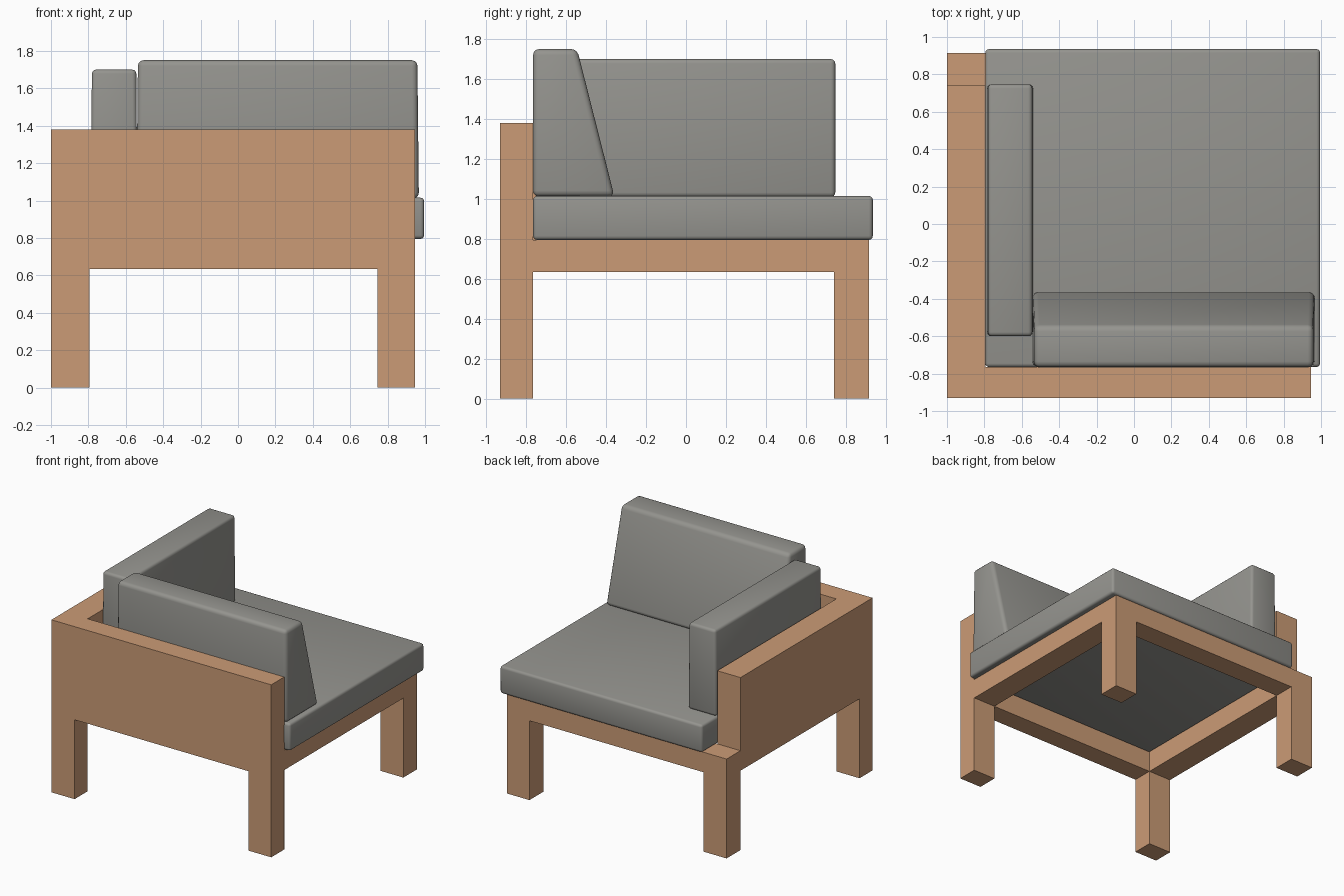
import bpy
import bmesh
import math
from mathutils import Vector

cube = bpy.data.objects.get("Cube")
if cube:
    bpy.data.objects.remove(cube, do_unlink=True)


def material(name, colour):
    mat = bpy.data.materials.new(name)
    mat.use_nodes = True
    mat.diffuse_color = (*colour, 1)
    bsdf = mat.node_tree.nodes["Principled BSDF"]
    bsdf.inputs["Base Color"].default_value = (*colour, 1)
    bsdf.inputs["Roughness"].default_value = 0.8
    return mat


wood = material("warm wood", (0.60, 0.33, 0.18))
fabric = material("grey fabric", (0.30, 0.297, 0.275))


def add_object(name, bm, mat):
    bmesh.ops.recalc_face_normals(bm, faces=bm.faces)
    mesh = bpy.data.meshes.new(name)
    bm.to_mesh(mesh)
    bm.free()
    mesh.materials.append(mat)
    obj = bpy.data.objects.new(name, mesh)
    bpy.context.collection.objects.link(obj)
    return obj


# Wooden frame: one watertight shell around the solid cells of a 3 x 3 x 3 layout
LINES = ((-1, -0.795, 0.745, 0.945),
         (-0.93, -0.765, 0.74, 0.915),
         (0, 0.635, 0.795, 1.38))


def solid(cell):
    i, j, k = cell
    if not all(0 <= c <= 2 for c in cell):
        return False
    if k == 0:                                  # four corner legs
        return i != 1 and j != 1
    if k == 1:                                  # ring of rails
        return not (i == 1 and j == 1)
    return j == 0 or (i == 0 and j == 1)        # front wall and side wall


def build_frame():
    bm = bmesh.new()
    cells = [(i, j, k) for i in range(3) for j in range(3) for k in range(3)]
    for cell in filter(solid, cells):
        for axis in range(3):
            for step in (0, 1):
                neighbour = list(cell)
                neighbour[axis] += 2 * step - 1
                if solid(neighbour):
                    continue
                corners = []
                for a, b in ((0, 0), (1, 0), (1, 1), (0, 1)):
                    index = list(cell)
                    index[axis] += step
                    index[(axis + 1) % 3] += a
                    index[(axis + 2) % 3] += b
                    corners.append(bm.verts.new([LINES[n][index[n]] for n in range(3)]))
                bm.faces.new(corners)
    bmesh.ops.remove_doubles(bm, verts=bm.verts, dist=0.0001)
    bmesh.ops.dissolve_limit(bm, angle_limit=math.radians(1),
                             verts=bm.verts, edges=bm.edges)
    return add_object("frame", bm, wood)


# Cushions: a side profile (y, z) swept along x, pinched a little at the top, with soft edges
def cushion(name, x0, x1, profile, pinch, radius):
    bm = bmesh.new()
    top = max(z for y, z in profile)
    ends = []
    for x, sign in ((x0, 1), (x1, -1)):
        ends.append([bm.verts.new((x + sign * pinch * (z == top), y, z))
                     for y, z in profile])
    for end in ends:
        bm.faces.new(end)
    for n in range(len(profile)):
        m = (n + 1) % len(profile)
        bm.faces.new((ends[0][n], ends[0][m], ends[1][m], ends[1][n]))
    obj = add_object(name, bm, fabric)
    bevel = obj.modifiers.new("soft edges", "BEVEL")
    bevel.width = radius
    bevel.segments = 3
    bpy.ops.object.select_all(action="DESELECT")
    obj.select_set(True)
    bpy.context.view_layer.objects.active = obj
    bpy.ops.object.modifier_apply(modifier=bevel.name)
    bpy.ops.object.shade_smooth_by_angle(angle=math.radians(40))
    return obj


def block(y0, y1, z0, z1):
    return [(y0, z0), (y1, z0), (y1, z1), (y0, z1)]


build_frame()
cushion("seat_cushion", -0.795, 0.995, block(-0.765, 0.935, 0.795, 1.015), 0, 0.02)
cushion("side_cushion", -0.787, -0.538, block(-0.6, 0.747, 1.01, 1.70), 0.006, 0.022)
cushion("wedge_cushion", -0.543, 0.967,
        [(-0.767, 1.012), (-0.358, 1.012), (-0.545, 1.75), (-0.765, 1.75)], 0.008, 0.03)
